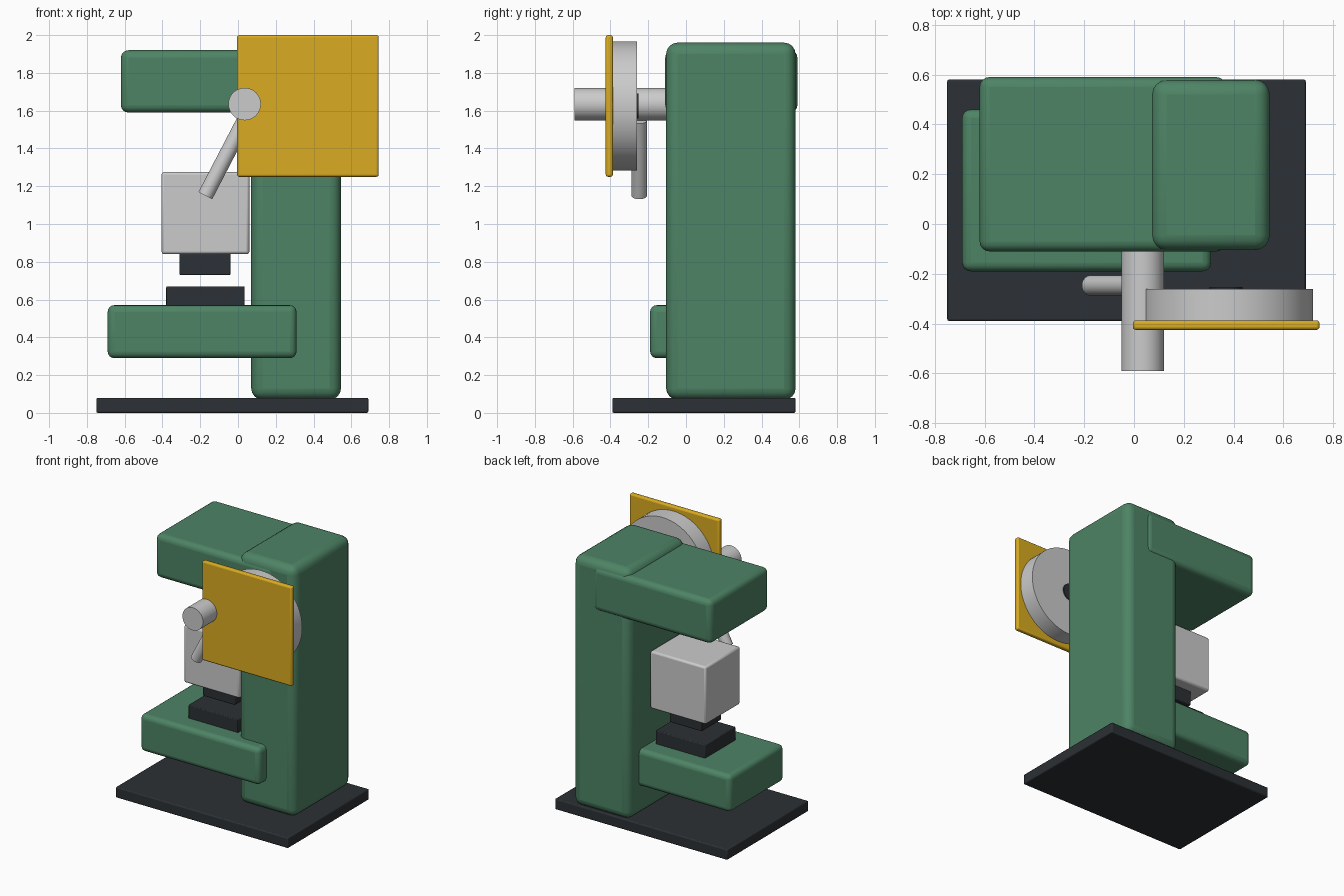
import bpy, math
from mathutils import Vector

if "Cube" in bpy.data.objects:
    bpy.data.objects.remove(bpy.data.objects["Cube"])


def material(name, rgb):
    m = bpy.data.materials.new(name)
    m.diffuse_color = (*rgb, 1)
    m.use_nodes = True
    m.node_tree.nodes["Principled BSDF"].inputs["Base Color"].default_value = m.diffuse_color
    return m


GREEN = material("green_paint", (0.075, 0.23, 0.13))
DARK = material("dark_steel", (0.025, 0.03, 0.035))
YELLOW = material("guard_yellow", (0.70, 0.41, 0.015))


def finish(o, name, mat, bevel, segments):
    o.name = name
    if mat:
        o.data.materials.append(mat)
    bpy.ops.object.shade_smooth_by_angle(angle=math.radians(35))
    if bevel:
        b = o.modifiers.new("rounded_edges", "BEVEL")
        b.width, b.segments, b.limit_method = bevel, segments, "ANGLE"
    return o


def box(name, x, y, z, mat=None, bevel=0.01, segments=2):
    bpy.ops.mesh.primitive_cube_add(size=1, location=[sum(r) / 2 for r in (x, y, z)])
    o = bpy.context.object
    o.scale = [r[1] - r[0] for r in (x, y, z)]
    bpy.ops.object.transform_apply(location=False, rotation=False, scale=True)
    return finish(o, name, mat, bevel, segments)


def rod(name, a, b, radius, mat=None, sides=48):
    a, b = Vector(a), Vector(b)
    bpy.ops.mesh.primitive_cylinder_add(vertices=sides, radius=radius,
                                        depth=(b - a).length, location=(a + b) / 2)
    o = bpy.context.object
    o.rotation_euler = (b - a).to_track_quat("Z", "Y").to_euler()
    return finish(o, name, mat, 0, 0)


# C-shaped press frame on its base
box("base_plate", (-0.75, 0.69), (-0.39, 0.58), (0, 0.08), DARK, 0.008)
box("column", (0.07, 0.545), (-0.105, 0.58), (0.07, 1.96), GREEN, 0.06, 4)
box("upper_arm", (-0.62, 0.37), (-0.11, 0.59), (1.59, 1.92), GREEN, 0.04, 4)
box("lower_arm", (-0.69, 0.31), (-0.19, 0.46), (0.29, 0.57), GREEN, 0.035, 4)

# Ram and dies
box("ram", (-0.405, 0.06), (-0.07, 0.345), (0.84, 1.275), None, 0.014)
box("upper_die", (-0.31, -0.04), (0.02, 0.255), (0.73, 0.845), DARK, 0.006)
box("lower_die", (-0.38, 0.035), (-0.05, 0.315), (0.56, 0.67), DARK, 0.006)

# Drive shaft and lever
rod("crank_shaft", (0.035, -0.59, 1.635), (0.035, 0.0, 1.635), 0.086)
rod("hand_lever", (-0.173, -0.247, 1.15), (0.035, -0.247, 1.55), 0.041, sides=32)

# Flywheel, hub and guard
rod("flywheel", (0.377, -0.39, 1.625), (0.377, -0.26, 1.625), 0.342, sides=64)
rod("flywheel_hub", (0.37, -0.395, 1.625), (0.37, -0.252, 1.625), 0.066, DARK)
box("flywheel_guard", (-0.005, 0.745), (-0.425, -0.387), (1.25, 2.0), YELLOW, 0.012, 3)
